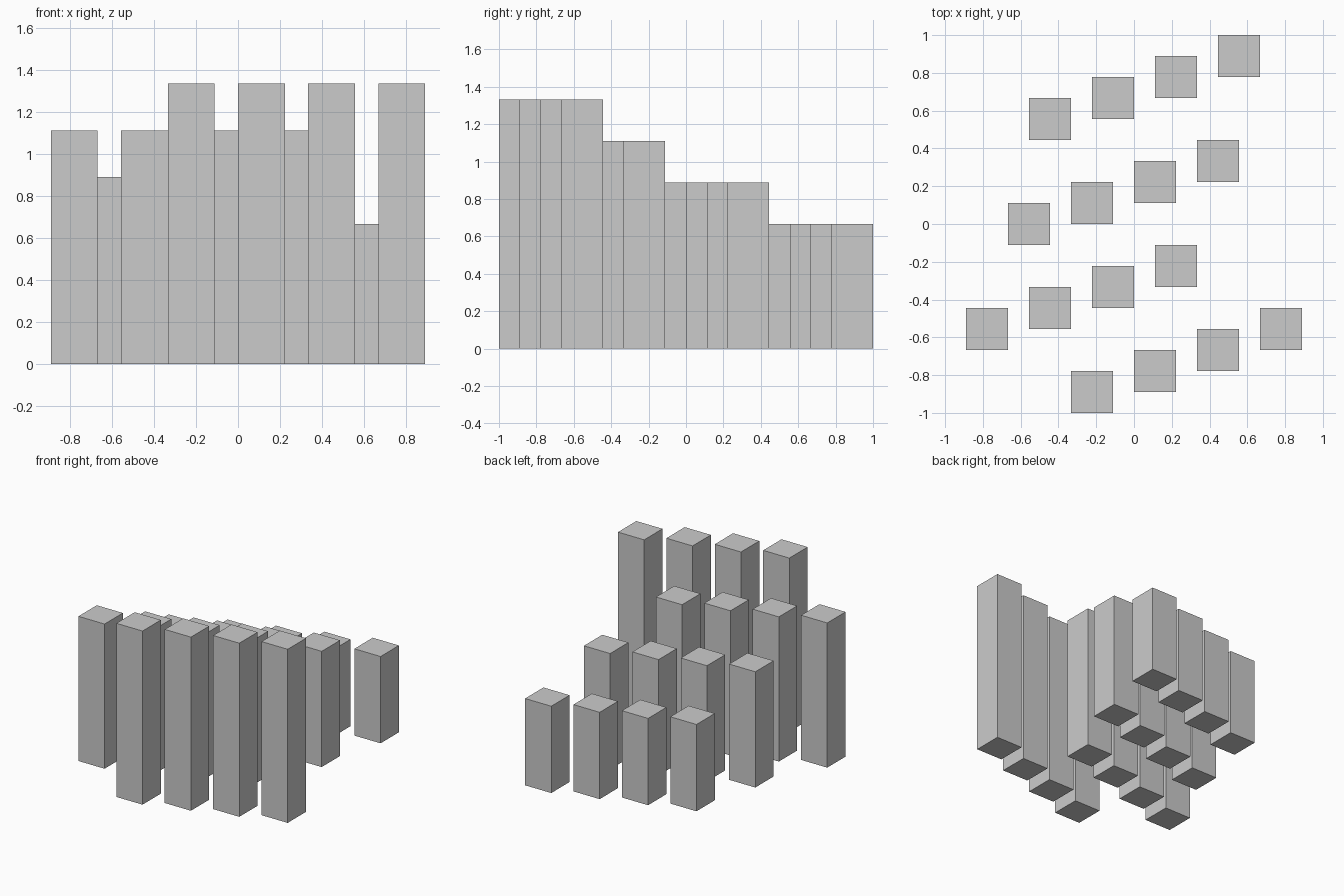
import bpy

if "Cube" in bpy.data.objects:
    bpy.data.objects.remove(bpy.data.objects["Cube"])

U = 1 / 9          # layout grid unit
SIDE = 2 * U       # square pillar width


def pillar(name, x, y, height):
    bpy.ops.mesh.primitive_cube_add(size=1, location=(x, y, height / 2))
    obj = bpy.context.object
    obj.name = name
    obj.scale = (SIDE, SIDE, height)
    bpy.ops.object.transform_apply(location=False, rotation=False, scale=True)


# Rows from front to back: first pillar x, y and row height, in grid units
rows = [
    ("front", -2, -8, 12),
    ("front_middle", -7, -5, 10),
    ("back_middle", -5, 0, 8),
    ("back", -4, 5, 6),
]

# Four pillars per row, each stepping 3 units right and 1 unit back
for row, x, y, height in rows:
    for i in range(4):
        pillar(f"{row}_pillar_{i + 1}", (x + 3 * i) * U, (y + i) * U, height * U)
